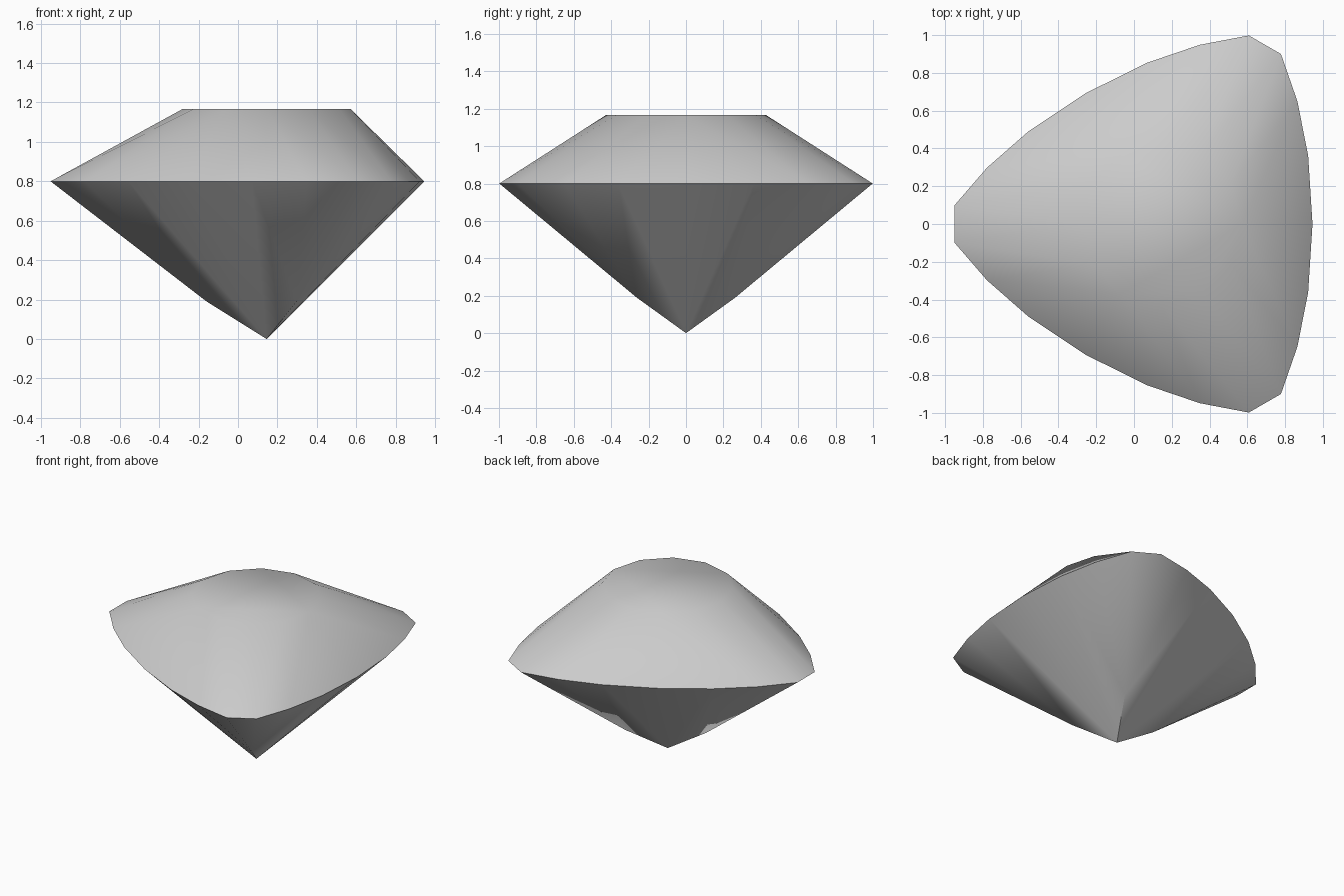
import bpy, bmesh
from math import cos, sin, radians

if "Cube" in bpy.data.objects:
    bpy.data.objects.remove(bpy.data.objects["Cube"])

CX = 0.145           # axis of the three-fold symmetry
GIRDLE_Z, TABLE_Z = 0.8, 1.167


def turned(x, y, deg):
    a = radians(deg)
    return CX + x * cos(a) - y * sin(a), x * sin(a) + y * cos(a)


points = [(CX, 0, 0)]                                # culet tip
# girdle: one bowed side, repeated three times
side = [(0.8, 0), (0.777, 0.362), (0.72, 0.65), (0.633, 0.9)]
for turn in (0, 120, 240):
    for x, y in side:
        for s in ((1, -1) if y else (1,)):
            points.append((*turned(x, s * y, turn), GIRDLE_Z))
    # lower kink under each corner
    points.append((*turned(0.304, 0, turn + 60), 0.19))
# twelve-sided table
for i in range(12):
    points.append((*turned(0.426, 0, 30 * i), TABLE_Z))

# the cut stone is the convex hull of those points
bm = bmesh.new()
for p in points:
    bm.verts.new(p)
bmesh.ops.convex_hull(bm, input=bm.verts[:])
bmesh.ops.dissolve_limit(bm, angle_limit=radians(0.5), verts=bm.verts[:], edges=bm.edges[:])
bmesh.ops.recalc_face_normals(bm, faces=bm.faces[:])

mesh = bpy.data.meshes.new("trillion_gem")
bm.to_mesh(mesh)
bm.free()
gem = bpy.data.objects.new("trillion_gem", mesh)
bpy.context.collection.objects.link(gem)

# soft facets, crisp girdle
bpy.context.view_layer.objects.active = gem
gem.select_set(True)
bpy.ops.object.shade_smooth_by_angle(angle=radians(60))
